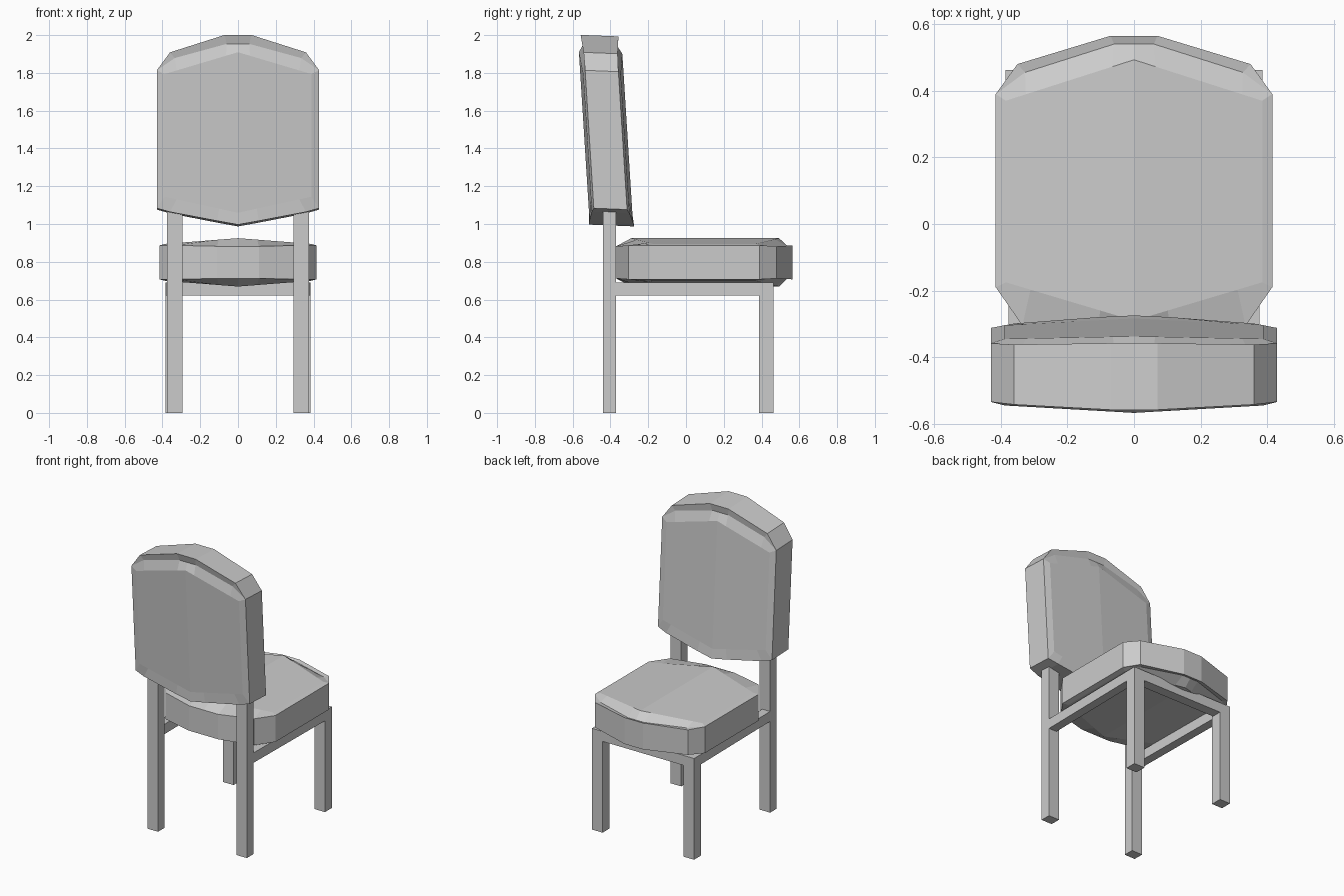
import bpy, bmesh
from mathutils import Vector

if "Cube" in bpy.data.objects:
    bpy.data.objects.remove(bpy.data.objects["Cube"])


def finish(name, bm):
    bmesh.ops.remove_doubles(bm, verts=bm.verts, dist=0.0005)
    bmesh.ops.recalc_face_normals(bm, faces=bm.faces)
    mesh = bpy.data.meshes.new(name)
    bm.to_mesh(mesh)
    bm.free()
    obj = bpy.data.objects.new(name, mesh)
    bpy.context.collection.objects.link(obj)
    return obj


def box(name, xs, ys, zs, front_shift=0.0):
    """Box from ranges; front_shift slides its +y end sideways."""
    bm = bmesh.new()
    bmesh.ops.create_cube(bm, size=1)
    for v in bm.verts:
        front = v.co.y > 0
        v.co = Vector(r[c > 0] for r, c in zip((xs, ys, zs), v.co))
        v.co.x += front_shift * front
    return finish(name, bm)


def cushion(name, outer, groove, inset, ridge, place):
    """Padded cushion: outer rim -> groove -> inset pad with a centre ridge, on both faces.
    outer/groove: right-half points (x, length, half thickness), one end to the other."""
    side, lo_side, hi_side, lo_mid, hi_mid = inset
    half_w = max(p[0] for p in outer)
    pad = []
    for i, (x, v, h) in enumerate(outer):
        f = x / half_w
        a, b = (lo_mid, lo_side) if i < 4 else (hi_mid, hi_side)
        pad.append((side * f, a + (b - a) * f, ridge[0] + (ridge[1] - ridge[0]) * f))
    bm = bmesh.new()
    n = 2 * len(outer) - 2

    def ring(half, s):
        pts = half + [(-x, v, h) for x, v, h in half[-2:0:-1]]
        return [bm.verts.new(place(x, v, s * h)) for x, v, h in pts]

    def bridge(a, b):
        for i in range(n):
            j = (i + 1) % n
            bm.faces.new((a[i], a[j], b[j], b[i]))

    rims = []
    for s in (1, -1):
        rings = [ring(r, s) for r in (outer, groove, pad)]
        bridge(rings[0], rings[1])
        bridge(rings[1], rings[2])
        p, m = rings[2], len(outer)
        bm.faces.new(p[:m])
        bm.faces.new(p[m - 1:] + p[:1])
        rims.append(rings[0])
    bridge(*rims)
    return finish(name, bm)


# Seat cushion
seat = [(0, -.37, .085), (.11, -.37, .085), (.335, -.305, .09), (.415, -.19, .09),
        (.415, .39, .09), (.35, .48, .085), (.07, .565, .09), (0, .565, .09)]
seat_groove = seat[:5] + [(.327, .455, .083), (.06, .54, .082), (0, .54, .082)]
cushion("seat", seat, seat_groove, (.385, -.175, .37, -.29, .493), (.128, .098),
        lambda x, v, t: (x, v, .797 + t))

# Backrest cushion, leaning back
back = [(0, .992, .12), (.11, 1.012, .116), (.36, 1.06, .10), (.43, 1.08, .088),
        (.43, 1.81, .088), (.36, 1.905, .09), (.07, 1.997, .10), (0, 1.997, .10)]
back_groove = back[:5] + [(.335, 1.875, .087), (.06, 1.95, .088), (0, 1.95, .088)]
cushion("backrest", back, back_groove, (.388, 1.14, 1.79, 1.055, 1.905), (.115, .10),
        lambda x, v, t: (x, -.40 - .063 * (v - 1.08) - t, v + .04 * t))

# Legs and side rails, mirrored
for s, tag in ((1, "right"), (-1, "left")):
    def span(a, b):
        return tuple(sorted((s * a, s * b)))
    box("rear_leg_" + tag, span(.295, .375), (-.44, -.37), (0, 1.12))
    box("front_leg_" + tag, span(.305, .385), (.387, .463), (0, .69))
    box("side_rail_" + tag, span(.315, .375), (-.375, .39), (.622, .69), s * .01)

# Front rail
box("front_rail", (-.306, .306), (.395, .463), (.622, .69))
